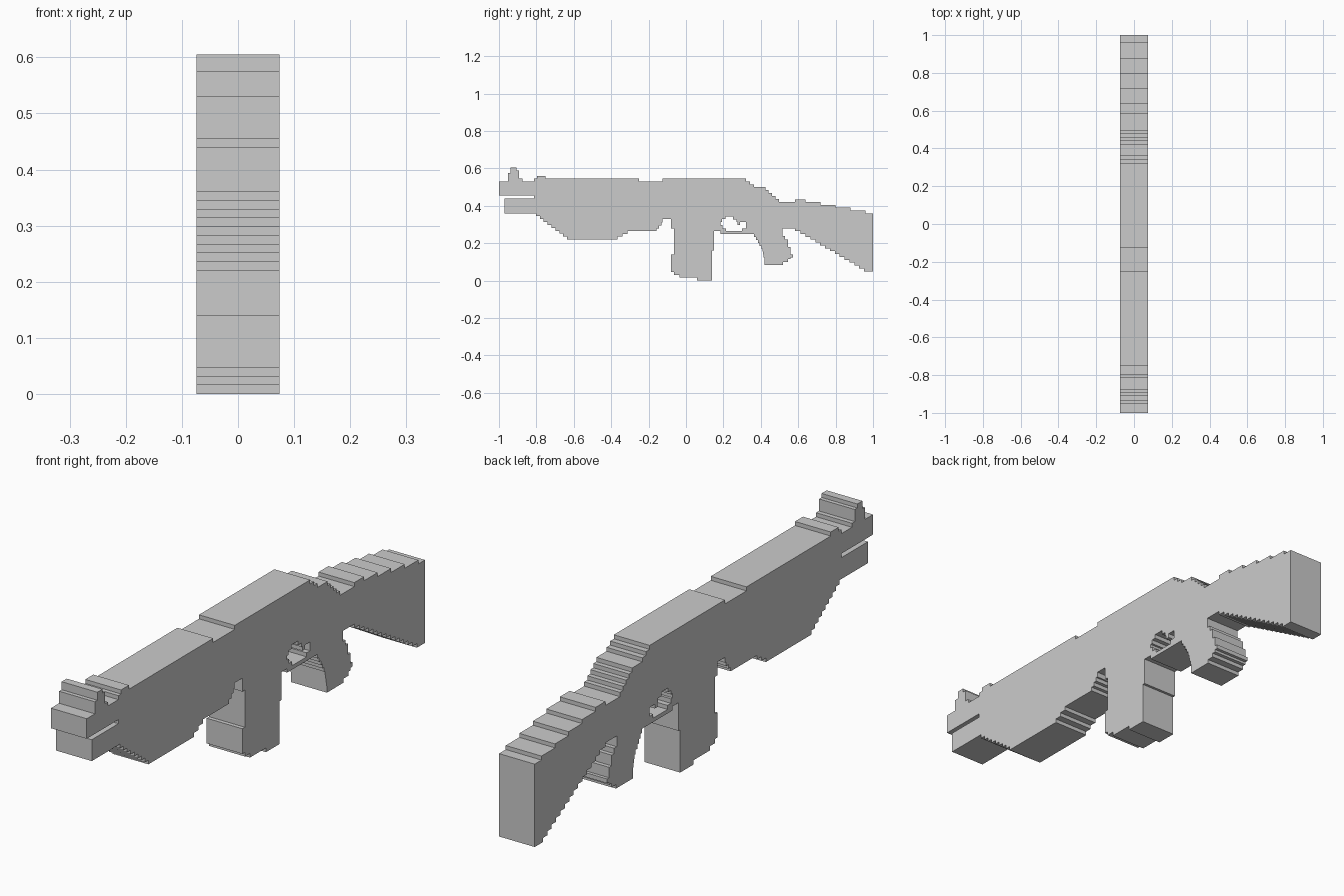
import bpy
import bmesh

HALF = 0.074      # half thickness in x
STEP = 0.0156     # height of one stair step


def stepped(corners):
    """Turn every sloped edge of a (y, z) outline into a small staircase."""
    out = []
    for (y0, z0), (y1, z1) in zip(corners, corners[1:] + corners[:1]):
        out.append((y0, z0))
        dy, dz = y1 - y0, z1 - z0
        if abs(dy) > 1e-6 and abs(dz) > 1e-6:
            n = max(1, round(abs(dz) / STEP))
            for i in range(n):
                y = y0 + (i + 0.5) * dy / n
                out += [(y, z0 + i * dz / n), (y, z0 + (i + 1) * dz / n)]
    return out


def slab(name, corners):
    """Extrude a stepped side outline across the full thickness."""
    bm = bmesh.new()
    face = bm.faces.new([bm.verts.new((-HALF, y, z)) for y, z in stepped(corners)])
    ext = bmesh.ops.extrude_face_region(bm, geom=[face])["geom"]
    bmesh.ops.translate(bm, vec=(2 * HALF, 0, 0),
                        verts=[v for v in ext if isinstance(v, bmesh.types.BMVert)])
    bmesh.ops.recalc_face_normals(bm, faces=bm.faces)
    mesh = bpy.data.meshes.new(name)
    bm.to_mesh(mesh)
    bm.free()
    bpy.context.collection.objects.link(bpy.data.objects.new(name, mesh))


def box(name, y0, y1, z0, z1):
    slab(name, [(y0, z0), (y1, z0), (y1, z1), (y0, z1)])


# Muzzle end: upper barrel, lower tube, front sight
box("barrel", -1.0, -0.813, 0.455, 0.53)
box("lower_tube", -0.97, -0.813, 0.36, 0.44)
slab("front_sight", [(-0.952, 0.53), (-0.952, 0.575), (-0.937, 0.575), (-0.937, 0.605),
                     (-0.907, 0.605), (-0.907, 0.59), (-0.892, 0.59), (-0.892, 0.545),
                     (-0.875, 0.545), (-0.875, 0.53)])

# Handguard with stepped belly
slab("handguard", [(-0.813, 0.545), (-0.797, 0.545), (-0.797, 0.56), (-0.75, 0.56),
                   (-0.75, 0.545), (-0.252, 0.545), (-0.252, 0.53), (-0.125, 0.53),
                   (-0.125, 0.31), (-0.165, 0.265), (-0.3, 0.265), (-0.38, 0.22),
                   (-0.625, 0.22), (-0.813, 0.36)])

# Receiver, its underside carries the upper part of the trigger opening
slab("receiver", [(-0.125, 0.545), (0.31, 0.545), (0.375, 0.5), (0.415, 0.5),
                  (0.505, 0.42), (0.505, 0.28), (0.32, 0.28), (0.32, 0.313),
                  (0.29, 0.313), (0.29, 0.297), (0.275, 0.297), (0.275, 0.313),
                  (0.265, 0.328), (0.235, 0.344), (0.22, 0.344), (0.185, 0.313),
                  (0.185, 0.297), (0.205, 0.28), (-0.08, 0.28), (-0.08, 0.33),
                  (-0.125, 0.33)])

# Trigger guard closes the opening from below
slab("trigger_guard", [(0.15, 0.28), (0.15, 0.265), (0.185, 0.265), (0.185, 0.25),
                       (0.33, 0.25), (0.33, 0.28), (0.3, 0.28), (0.3, 0.265),
                       (0.215, 0.265), (0.215, 0.28)])

# Magazine
slab("magazine", [(-0.065, 0.28), (-0.065, 0.141), (-0.08, 0.141), (-0.08, 0.047),
                  (-0.02, 0.016), (0.06, 0.016), (0.06, 0.0), (0.14, 0.0),
                  (0.14, 0.16), (0.15, 0.16), (0.15, 0.28)])

# Pistol grip
slab("grip", [(0.33, 0.28), (0.33, 0.25), (0.36, 0.25), (0.408, 0.17), (0.42, 0.11),
              (0.42, 0.085), (0.505, 0.085), (0.56, 0.115), (0.56, 0.125),
              (0.572, 0.125), (0.572, 0.141), (0.56, 0.141), (0.56, 0.18),
              (0.545, 0.18), (0.545, 0.22), (0.515, 0.24), (0.515, 0.28)])

# Shoulder stock
slab("stock", [(0.505, 0.42), (0.582, 0.42), (0.582, 0.435), (0.6, 0.435), (1.0, 0.36),
               (1.0, 0.05), (0.965, 0.05), (0.6, 0.265), (0.582, 0.265),
               (0.582, 0.28), (0.505, 0.28)])
